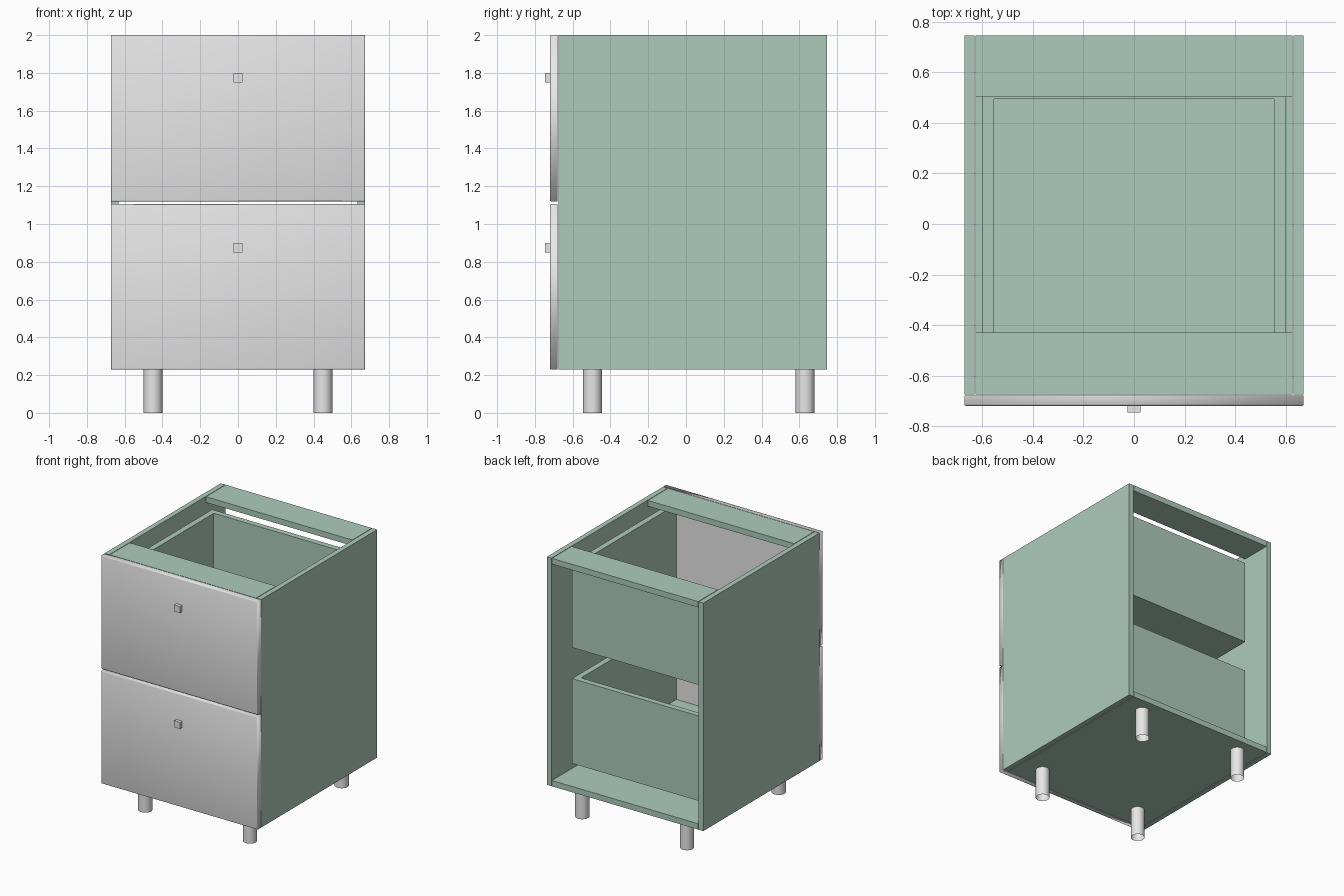
import bpy, bmesh
from mathutils import Matrix, Vector

if "Cube" in bpy.data.objects:
    bpy.data.objects.remove(bpy.data.objects["Cube"], do_unlink=True)


def material(name, colour):
    mat = bpy.data.materials.new(name)
    mat.use_nodes = True
    mat.diffuse_color = colour
    mat.node_tree.nodes["Principled BSDF"].inputs["Base Color"].default_value = colour
    return mat


green = material("sage green", (0.42, 0.60, 0.50, 1))
white = material("soft white", (0.80, 0.80, 0.80, 1))


def finish(name, bm, mat):
    mesh = bpy.data.meshes.new(name)
    bm.to_mesh(mesh)
    bm.free()
    mesh.materials.append(mat)
    obj = bpy.data.objects.new(name, mesh)
    bpy.context.collection.objects.link(obj)
    return obj


def cuboid(x, y, z):
    """Box mesh from (low, high) pairs on each axis."""
    low, high = (Vector(c) for c in zip(x, y, z))
    bm = bmesh.new()
    place = Matrix.Translation((low + high) / 2) @ Matrix.Diagonal((*(high - low), 1))
    bmesh.ops.create_cube(bm, size=1, matrix=place)
    return bm


def box(name, x, y, z, mat=green):
    return finish(name, cuboid(x, y, z), mat)


def mirrored(x, side):
    return tuple(sorted(side * v for v in x))


FRONT, BACK = -0.675, 0.747
BASE, TOP, PANEL = 0.23, 2.0, 0.045
INNER = 0.628
SIDES = (("left", 1), ("right", -1))

# Carcass: two sides, a floor and two top rails, open at the back
for label, side in SIDES:
    box(label + "_side_panel", mirrored((0.632, 0.672), side), (FRONT, BACK), (BASE, TOP))
box("floor_panel", (-INNER, INNER), (FRONT, BACK), (BASE, BASE + PANEL))
box("front_top_rail", (-INNER, INNER), (FRONT, -0.43), (TOP - PANEL, TOP))
box("back_top_rail", (-INNER, INNER), (0.505, BACK), (TOP - PANEL, TOP))


def drawer_front(name, z):
    """Panel with softened front edges; smooth front, sharp back rim."""
    bm = cuboid((-0.672, 0.672), (-0.72, FRONT - 0.004), z)
    rim = [e for e in bm.edges if all(v.co.y < -0.7 for v in e.verts)]
    bmesh.ops.bevel(bm, geom=rim, offset=0.006, segments=2, profile=0.5, affect='EDGES')
    for face in bm.faces:
        face.smooth = True
    for edge in bm.edges:
        if all(v.co.y > FRONT - 0.01 for v in edge.verts):
            edge.smooth = False
    finish(name, bm, white)


def drawer(label, front_z, box_z, knob_z):
    low, high = box_z
    # Tray, closed by the front panel
    for hand, side in SIDES:
        box(f"{label}_drawer_{hand}_wall", mirrored((0.555, 0.60), side), (FRONT, 0.495), box_z)
    box(label + "_drawer_back", (-0.60, 0.60), (0.495, 0.54), box_z)
    box(label + "_drawer_bottom", (-0.555, 0.555), (FRONT, 0.495), (low, low + PANEL))
    drawer_front(label + "_drawer_front", front_z)
    # Square knob
    box(label + "_drawer_knob", (-0.025, 0.025), (-0.747, -0.72),
        (knob_z - 0.025, knob_z + 0.025), white)


drawer("upper", (1.12, TOP), (1.236, 1.895), 1.775)
drawer("lower", (BASE, 1.105), (0.336, 0.995), 0.875)

# Round tubular legs
for label, side in SIDES:
    for end, y in (("front", -0.495), ("back", 0.63)):
        bm = bmesh.new()
        bmesh.ops.create_cone(bm, cap_ends=False, segments=32, radius1=0.05, radius2=0.05,
                              depth=BASE, matrix=Matrix.Translation((side * 0.45, y, BASE / 2)))
        for face in bm.faces:
            face.smooth = True
        finish(f"{end}_{label}_leg", bm, white)
